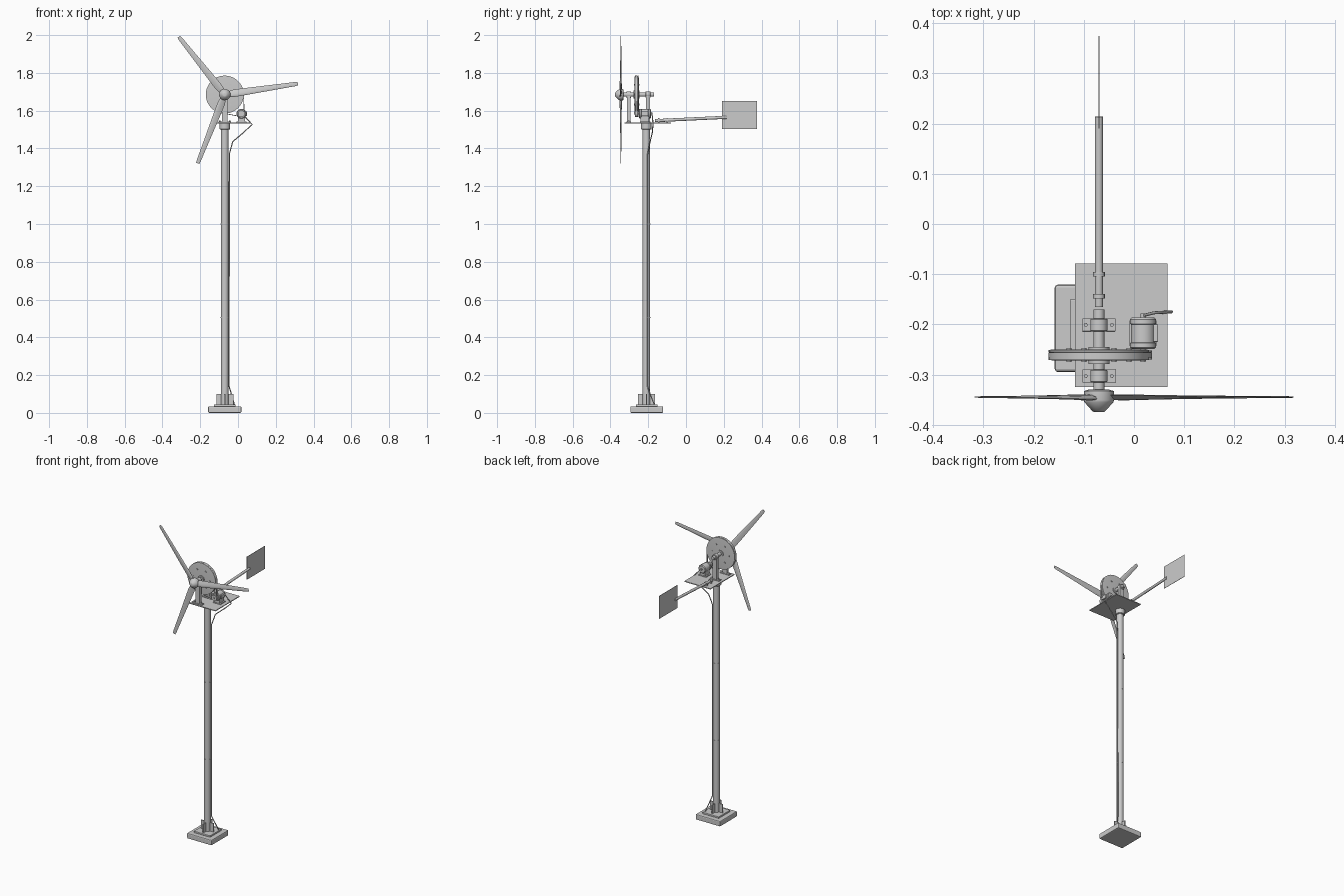
import bpy, bmesh, math
from mathutils import Vector, Matrix

if "Cube" in bpy.data.objects:
    bpy.data.objects.remove(bpy.data.objects["Cube"])

CX, CY = -0.07, -0.21        # mast centre
HZ = 1.685                   # rotor axis height
PZ = 1.537                   # top of nacelle plate


def finish(name, bm, smooth=True):
    bmesh.ops.recalc_face_normals(bm, faces=bm.faces)
    me = bpy.data.meshes.new(name)
    bm.to_mesh(me)
    bm.free()
    ob = bpy.data.objects.new(name, me)
    bpy.context.collection.objects.link(ob)
    if smooth:
        bpy.context.view_layer.objects.active = ob
        ob.select_set(True)
        bpy.ops.object.shade_smooth_by_angle(angle=math.radians(35))
        ob.select_set(False)
    return ob


def box(name, x0, x1, y0, y1, z0, z1, bevel=0):
    bm = bmesh.new()
    bmesh.ops.create_cube(bm, size=1)
    for v in bm.verts:
        v.co = ((x0 + x1) / 2 + v.co.x * (x1 - x0),
                (y0 + y1) / 2 + v.co.y * (y1 - y0),
                (z0 + z1) / 2 + v.co.z * (z1 - z0))
    ob = finish(name, bm, False)
    if bevel:
        m = ob.modifiers.new("bevel", 'BEVEL')
        m.width, m.segments = bevel, 2
    return ob


def lathe(name, profile, origin, axis, n=32):
    """Closed solid of revolution; profile = (radius, distance along axis)."""
    bm = bmesh.new()
    rings = [[bm.verts.new((r * math.cos(2 * math.pi * i / n), r * math.sin(2 * math.pi * i / n), h))
              for i in range(n)] for r, h in profile]
    for a, b in zip(rings, rings[1:]):
        for i in range(n):
            bm.faces.new((a[i], a[(i + 1) % n], b[(i + 1) % n], b[i]))
    bm.faces.new(rings[0])
    bm.faces.new(rings[-1])
    rot = Vector((0, 0, 1)).rotation_difference(Vector(axis)).to_matrix().to_4x4()
    bm.transform(Matrix.Translation(origin) @ rot)
    return finish(name, bm)


def rod(name, a, b, r, n=32):
    a, b = Vector(a), Vector(b)
    return lathe(name, [(r, 0), (r, (b - a).length)], a, (b - a).normalized(), n)


Y, Z = (0, 1, 0), (0, 0, 1)

# Base: slab, raised plate and crossed gussets
box("base_slab", CX - .088, CX + .088, CY - .085, CY + .089, 0, .035, .006)
box("base_plate", CX - .058, CX + .058, CY - .056, CY + .06, .034, .045, .002)
box("gusset_x", CX - .045, CX + .045, CY - .003, CY + .003, .044, .1)
box("gusset_y", CX - .003, CX + .003, CY - .045, CY + .045, .044, .1)

# Mast with joint rings and yaw collar
rod("mast", (CX, CY, .044), (CX, CY, 1.52), .02)
for i, z in enumerate((.505, 1.0)):
    rod(f"mast_joint_{i}", (CX, CY, z - .003), (CX, CY, z + .003), .0215)
lathe("yaw_collar", [(.025, 0), (.028, .003), (.028, .032), (.023, .035)], (CX, CY, 1.5), Z)
box("nacelle_plate", -.118, .067, -.325, -.079, PZ - .005, PZ)

# Main shaft, bearings, posts and bolted feet
rod("main_shaft", (CX, -.335, HZ), (CX, -.17, HZ), .011)
for name, y in (("front", -.303), ("rear", -.201)):
    lathe(name + "_bearing", [(.015, 0), (.017, .002), (.017, .024), (.015, .026)],
          (CX, y - .013, HZ), Y)
    box(name + "_post", CX - .015, CX + .015, y - .01, y + .01, PZ, HZ - .006)
    box(name + "_post_foot", CX - .033, CX + .033, y - .013, y + .013, PZ, PZ + .006, .001)
    for s in (-1, 1):
        rod(f"{name}_foot_bolt_{s}", (CX + s * .026, y, PZ), (CX + s * .026, y, PZ + .01), .004, 6)

# Large grooved drive wheel with hub and face bolts
lathe("drive_wheel", [(.09, 0), (.1, .001), (.1, .006), (.096, .009), (.096, .014),
                      (.1, .017), (.1, .021), (.09, .022)], (CX, -.272, HZ), Y, 64)
rod("wheel_hub", (CX, -.279, HZ), (CX, -.245, HZ), .021)
for i in range(6):
    a = math.radians(60 * i)
    p = (CX + .06 * math.cos(a), HZ + .06 * math.sin(a))
    rod(f"wheel_bolt_{i}", (p[0], -.275, p[1]), (p[0], -.247, p[1]), .005, 12)

# Generator with pulley, cradle and end caps
GX, GZ = .018, 1.584
lathe("generator", [(.022, 0), (.026, .003), (.026, .012), (.024, .013), (.024, .049),
                    (.026, .05), (.026, .059), (.022, .063)], (GX, -.249, GZ), Y)
rod("generator_shaft", (GX, -.275, GZ), (GX, -.178, GZ), .005, 16)
lathe("small_pulley", [(.018, 0), (.018, .004), (.013, .008), (.013, .011), (.018, .015),
                       (.018, .018)], (GX, -.27, GZ), Y)
box("generator_cradle", GX - .018, GX + .018, -.24, -.195, PZ, GZ - .015)
box("generator_foot", GX - .027, GX + .027, -.243, -.192, PZ, PZ + .005)
box("terminal_box", GX + .018, GX + .03, -.235, -.2, GZ - .012, GZ + .012, .002)

# Drive belt: open loop round both wheels
d = Vector((GX - CX, GZ - HZ))
base, R, r = math.atan2(d.y, d.x), .0985, .0155
t = math.acos((R - r) / d.length)
path = []
for i in range(41):
    a = base + t + (2 * math.pi - 2 * t) * i / 40
    path.append((CX, HZ, R, a))
for i in range(13):
    a = base - t + 2 * t * i / 12
    path.append((GX, GZ, r, a))
bm = bmesh.new()
loops = [[bm.verts.new((x + (q + o) * math.cos(a), y, z + (q + o) * math.sin(a)))
          for y, o in ((-.266, -.002), (-.266, .002), (-.256, .002), (-.256, -.002))]
         for x, z, q, a in path]
for i, A in enumerate(loops):
    B = loops[(i + 1) % len(loops)]
    for k in range(4):
        bm.faces.new((A[k], A[(k + 1) % 4], B[(k + 1) % 4], B[k]))
finish("drive_belt", bm)

# Rotor nose cone and three tapered, twisted blades
lathe("rotor_hub", [(.008, 0), (.012, .001), (.029, .02), (.03, .024), (.03, .042), (.02, .045)],
      (CX, -.375, HZ), Y)
airfoil = [(-.5, 0), (-.4, .35), (-.15, .5), (.2, .35), (.5, 0), (.2, -.3), (-.15, -.4), (-.4, -.3)]
stations = [(.015, .028, .011, 14), (.05, .04, .011, 12), (.12, .037, .009, 8),
            (.25, .029, .006, 4), (.375, .022, .004, 2), (.391, .017, .003, 2)]
for i in range(3):
    bm = bmesh.new()
    rings = []
    for rad, chord, thick, tw in stations:
        c, s = math.cos(math.radians(tw)), math.sin(math.radians(tw))
        rings.append([bm.verts.new((rad, -.345 + u * chord * s + w * thick * c,
                                    u * chord * c - w * thick * s)) for u, w in airfoil])
    for A, B in zip(rings, rings[1:]):
        for k in range(8):
            bm.faces.new((A[k], A[(k + 1) % 8], B[(k + 1) % 8], B[k]))
    bm.faces.new(rings[0])
    bm.faces.new(rings[-1])
    bm.transform(Matrix.Translation((CX, 0, HZ)) @ Matrix.Rotation(-math.radians(8.5 + 120 * i), 4, 'Y'))
    finish(f"blade_{i}", bm)

# Tail boom, clamps and vane
rod("tail_boom", (CX, -.165, 1.547), (CX, .214, 1.565), .0082, 24)
for i, y in enumerate((-.144, -.1)):
    lathe(f"boom_clamp_{i}", [(.0115, 0), (.0115, .009)], (CX, y - .0045, 1.549), Y, 24)
    box(f"boom_clamp_foot_{i}", CX - .012, CX + .012, y - .0045, y + .0045, PZ, PZ + .01)
box("tail_vane", CX - .001, CX + .001, .19, .375, 1.503, 1.65)

# Power cable from generator down the mast to the base
cu = bpy.data.curves.new("power_cable", 'CURVE')
cu.dimensions, cu.bevel_depth, cu.bevel_resolution = '3D', .003, 2
cu.use_fill_caps = True
pts = [(.02, -.182, 1.59), (.04, -.177, 1.565), (.075, -.175, 1.527), (.03, -.178, 1.485),
       (-.028, -.19, 1.436), (-.046, -.203, 1.37), (-.047, -.203, .14), (-.035, -.19, .1), (-.019, -.168, .044)]
sp = cu.splines.new('POLY')
sp.points.add(len(pts) - 1)
for p, co in zip(sp.points, pts):
    p.co = (*co, 1)
bpy.context.collection.objects.link(bpy.data.objects.new("power_cable", cu))
